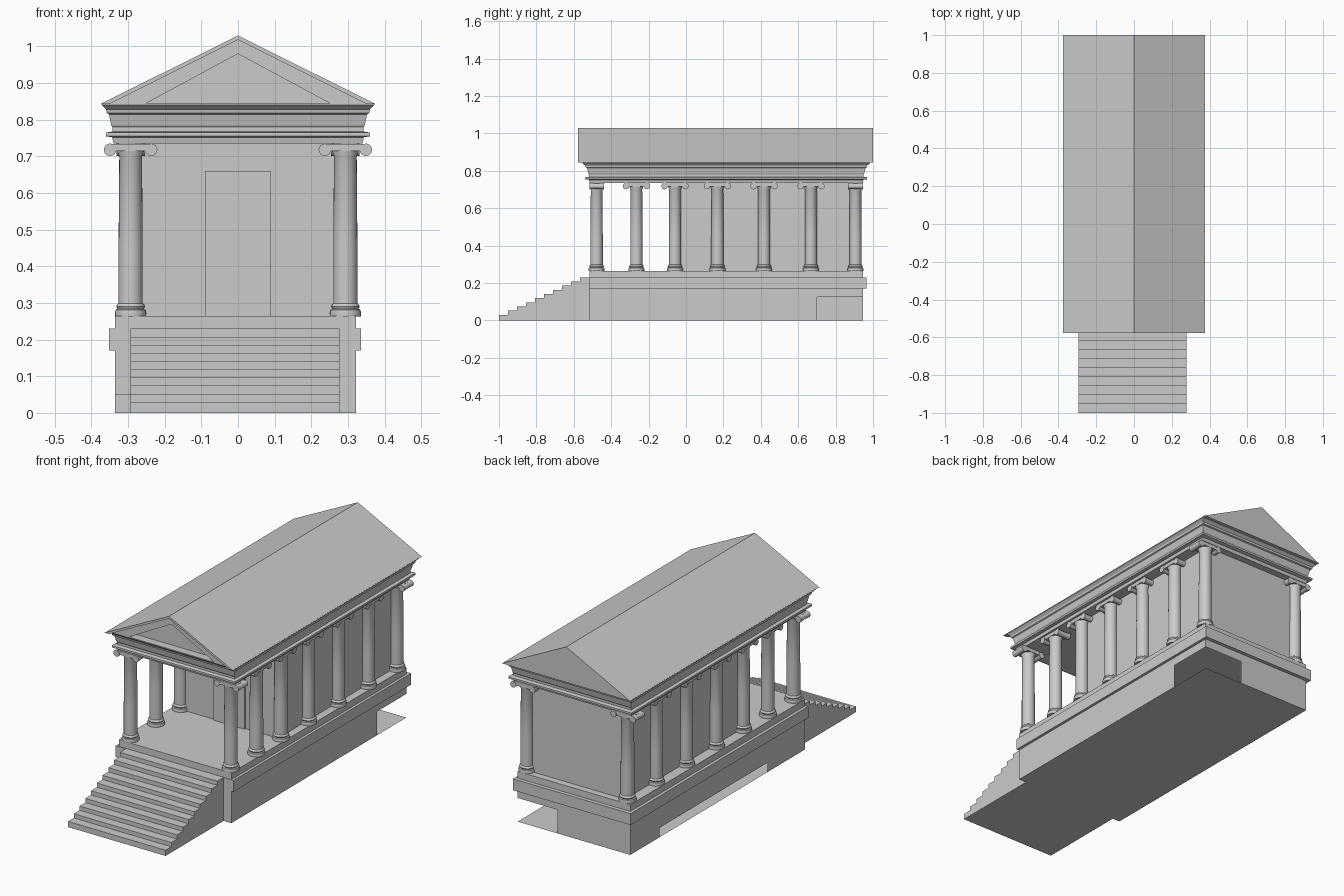
import bpy, bmesh, math
from mathutils import Vector

if "Cube" in bpy.data.objects:
    bpy.data.objects.remove(bpy.data.objects["Cube"])


def finish(name, bm, smooth=False, normals=True):
    if normals:
        bmesh.ops.recalc_face_normals(bm, faces=bm.faces)
    mesh = bpy.data.meshes.new(name)
    bm.to_mesh(mesh)
    bm.free()
    ob = bpy.data.objects.new(name, mesh)
    bpy.context.collection.objects.link(ob)
    if smooth:
        bpy.ops.object.select_all(action='DESELECT')
        ob.select_set(True)
        bpy.context.view_layer.objects.active = ob
        bpy.ops.object.shade_smooth_by_angle(angle=math.radians(35))
    return ob


def add_box(bm, x0, x1, y0, y1, z0, z1):
    vs = bmesh.ops.create_cube(bm, size=1)['verts']
    for v in vs:
        v.co = ((x0 + x1) / 2 + v.co.x * (x1 - x0),
                (y0 + y1) / 2 + v.co.y * (y1 - y0),
                (z0 + z1) / 2 + v.co.z * (z1 - z0))
    return vs


def box(name, *dims):
    bm = bmesh.new()
    add_box(bm, *dims)
    return finish(name, bm)


def loft(bm, rings):
    loops = [[bm.verts.new(p) for p in r] for r in rings]
    n = len(loops[0])
    for a, b in zip(loops, loops[1:]):
        for i in range(n):
            j = (i + 1) % n
            bm.faces.new((a[i], a[j], b[j], b[i]))
    bm.faces.new(loops[0][::-1])
    bm.faces.new(loops[-1])


def extrude(name, points, axis, a, b):
    """Extrude a 2D outline along x (points are y,z) or y (points are x,z)."""
    bm = bmesh.new()
    put = (lambda p, t: (t, p[0], p[1])) if axis == 'x' else (lambda p, t: (p[0], t, p[1]))
    loft(bm, [[put(p, t) for p in points] for t in (a, b)])
    return finish(name, bm)


# Podium: hollow shell with broken openings at the low corners
bm = bmesh.new()
add_box(bm, -0.336, 0.322, -0.515, 0.945, 0, 0.265)
for co, no in (((0, 0, 0.125), (0, 0, 1)), ((0, 0, 0.05), (0, 0, 1)),
               ((0, 0.7, 0), (0, 1, 0)), ((0, -0.2, 0), (0, 1, 0)),
               ((0.09, 0, 0), (1, 0, 0)), ((-0.293, 0, 0), (1, 0, 0))):
    geom = bm.verts[:] + bm.edges[:] + bm.faces[:]
    bmesh.ops.bisect_plane(bm, geom=geom, plane_co=co, plane_no=no)
bmesh.ops.recalc_face_normals(bm, faces=bm.faces)
gone = []
for f in bm.faces:
    c, n = f.calc_center_median(), f.normal
    if abs(n.z) > 0.5:
        continue
    back_corner = c.x > 0.09 and c.y > 0.7 and c.z < 0.125
    front_corner = c.x < -0.293 and n.y < -0.5 and c.z < 0.05
    left_gap = n.x < -0.5 and -0.2 < c.y < 0.7 and c.z < 0.05
    if back_corner or front_corner or left_gap:
        gone.append(f)
bmesh.ops.delete(bm, geom=gone, context='FACES')
finish("podium", bm, normals=False)
box("podium_band", -0.352, 0.336, -0.518, 0.965, 0.17, 0.23)

# Front stairs as one stepped profile
pts = [(-0.51, 0), (-1, 0)]
steps = 10
for i in range(steps):
    z = 0.03 + i * 0.2 / (steps - 1)
    pts += [(-1 + i * 0.048, z), (-1 + (i + 1) * 0.048, z)]
pts[-1] = (-0.51, 0.23)
extrude("stairs", pts, 'x', -0.293, 0.277)

# Inner chamber and door
box("chamber", -0.28, 0.28, -0.065, 0.908, 0.263, 0.74)
box("door", -0.09, 0.09, -0.074, -0.06, 0.264, 0.66)

# Column: turned shaft with base, plus scroll capital
SHAFT = [(0.042, 0.263), (0.043, 0.272), (0.041, 0.281), (0.036, 0.284), (0.039, 0.29),
         (0.037, 0.296), (0.033, 0.299), (0.033, 0.45), (0.031, 0.70), (0.036, 0.712),
         (0.036, 0.73)]


def column(name, x, y, along_x):
    bm = bmesh.new()
    seg = 24
    loft(bm, [[(r * math.cos(2 * math.pi * k / seg), r * math.sin(2 * math.pi * k / seg), z)
               for k in range(seg)] for r, z in SHAFT])
    # Scrolls, modelled along x and turned for the side columns
    for s in (-1, 1):
        loft(bm, [[(s * 0.056 + r * math.cos(2 * math.pi * k / 16), t,
                    0.718 + r * math.sin(2 * math.pi * k / 16)) for k in range(16)]
                  for t, r in ((-0.039, 0.017), (0, 0.0145), (0.039, 0.017))])
    add_box(bm, -0.056, 0.056, -0.037, 0.037, 0.715, 0.734)
    if not along_x:
        for v in bm.verts:
            v.co = Vector((-v.co.y, v.co.x, v.co.z))
    bmesh.ops.translate(bm, verts=bm.verts, vec=(x, y, 0))
    finish(name, bm, smooth=True)


rows = [-0.478, -0.265, -0.059, 0.168, 0.417, 0.668, 0.906]
for side, sx in (("left", -1), ("right", 1)):
    for i, y in enumerate(rows):
        column(f"column_{side}_{i + 1}", sx * 0.293, y, i in (0, len(rows) - 1))

# Entablature: stacked rectangular mouldings (height, outward offset)
PROFILE = [(0.735, 0), (0.752, 0.003), (0.755, 0.02), (0.765, 0.02), (0.768, 0.003),
           (0.78, 0.003), (0.785, 0.006), (0.815, 0.012), (0.818, 0.018), (0.828, 0.02),
           (0.84, 0.032), (0.845, 0.032)]
bm = bmesh.new()
loft(bm, [[(-0.34 - o, -0.515 - o * 1.2, z), (0.34 + o, -0.515 - o * 1.2, z),
           (0.34 + o, 0.945 + o * 1.2, z), (-0.34 - o, 0.945 + o * 1.2, z)]
          for z, o in PROFILE])
finish("entablature", bm)


# Roof: solid prism behind a stepped, recessed front gable
def chevron(name, w, top, y0, y1):
    extrude(name, [(-0.375, 0.843), (0, 1.03), (0.375, 0.843),
                   (w, 0.843), (0, top), (-w, 0.843)], 'y', y0, y1)


extrude("roof", [(-0.375, 0.843), (0, 1.03), (0.375, 0.843)], 'y', -0.51, 1.0)
chevron("gable_edge", 0.35, 1.018, -0.577, -0.555)
chevron("gable_moulding", 0.254, 0.98, -0.555, -0.51)
